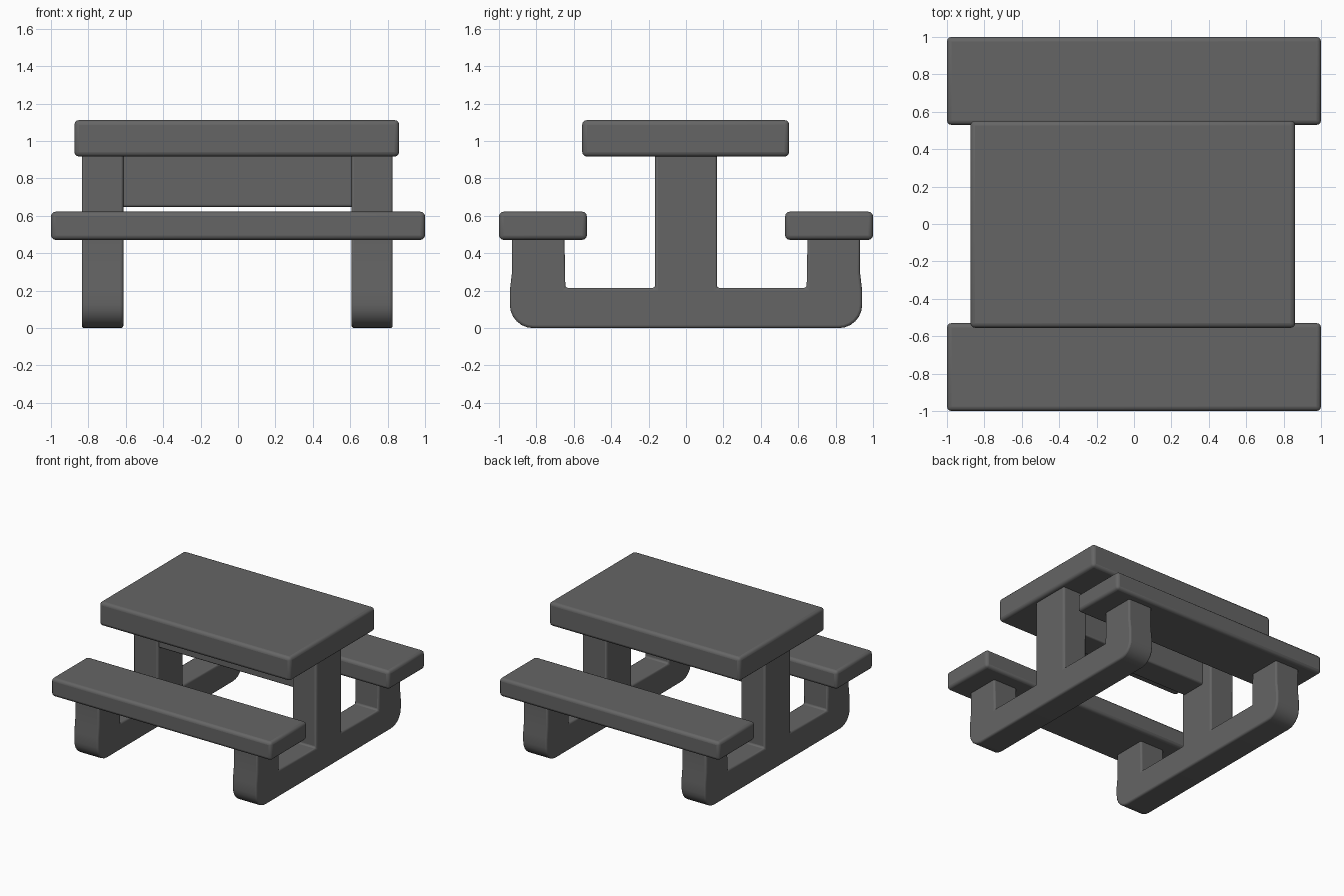
import bpy, bmesh
from math import sin, cos, pi

cube = bpy.data.objects.get("Cube")
if cube:
    bpy.data.objects.remove(cube, do_unlink=True)

# Single dark grey material
grey = bpy.data.materials.new("dark_grey")
grey.use_nodes = True
colour = (0.13, 0.13, 0.13, 1)
grey.diffuse_color = colour
grey.node_tree.nodes["Principled BSDF"].inputs["Base Color"].default_value = colour


def finish(name, bm, bevel):
    """Turn the bmesh into an object with softened edges."""
    bmesh.ops.recalc_face_normals(bm, faces=bm.faces)
    mesh = bpy.data.meshes.new(name)
    bm.to_mesh(mesh)
    bm.free()
    mesh.materials.append(grey)
    obj = bpy.data.objects.new(name, mesh)
    bpy.context.collection.objects.link(obj)
    mod = obj.modifiers.new("soft_edges", "BEVEL")
    mod.width = bevel
    mod.segments = 3
    mod.limit_method = "ANGLE"
    mod.angle_limit = 0.6
    bpy.ops.object.select_all(action="DESELECT")
    obj.select_set(True)
    bpy.context.view_layer.objects.active = obj
    bpy.ops.object.shade_smooth_by_angle(angle=0.6)


def block(name, xs, ys, zs, bevel):
    """Rounded box between the given limits."""
    bm = bmesh.new()
    bmesh.ops.create_cube(bm, size=1)
    for v in bm.verts:
        v.co = [(a + b) / 2 + c * (b - a) for c, (a, b) in zip(v.co, (xs, ys, zs))]
    finish(name, bm, bevel)


def leg_frame(name, x0, x1):
    """Side frame: curved foot, two bench posts and the centre column."""
    r = 0.125
    half = [(0.165, 0.93), (0.165, 0.215), (0.645, 0.215), (0.65, 0.49),
            (0.93, 0.49), (0.93, 0.3), (0.942, 0.2)]
    half += [(0.942 - r + r * cos(a), r - r * sin(a))
             for a in (i * pi / 12 for i in range(7))]
    outline = half + [(-y, z) for y, z in reversed(half)]
    bm = bmesh.new()
    face = bm.faces.new([bm.verts.new((x0, y, z)) for y, z in outline])
    out = bmesh.ops.extrude_face_region(bm, geom=[face])
    moved = [g for g in out["geom"] if isinstance(g, bmesh.types.BMVert)]
    bmesh.ops.translate(bm, verts=moved, vec=(x1 - x0, 0, 0))
    finish(name, bm, 0.014)


# Table top and the beam under it
block("table_top", (-0.875, 0.862), (-0.555, 0.552), (0.917, 1.112), 0.025)
block("under_beam", (-0.64, 0.64), (-0.15, 0.07), (0.648, 0.935), 0.012)

# Benches
block("front_bench", (-1, 1), (-1, -0.53), (0.472, 0.622), 0.024)
block("back_bench", (-1, 1), (0.53, 1), (0.472, 0.622), 0.024)

# Side frames
leg_frame("right_leg_frame", -0.835, -0.613)
leg_frame("left_leg_frame", 0.607, 0.827)
